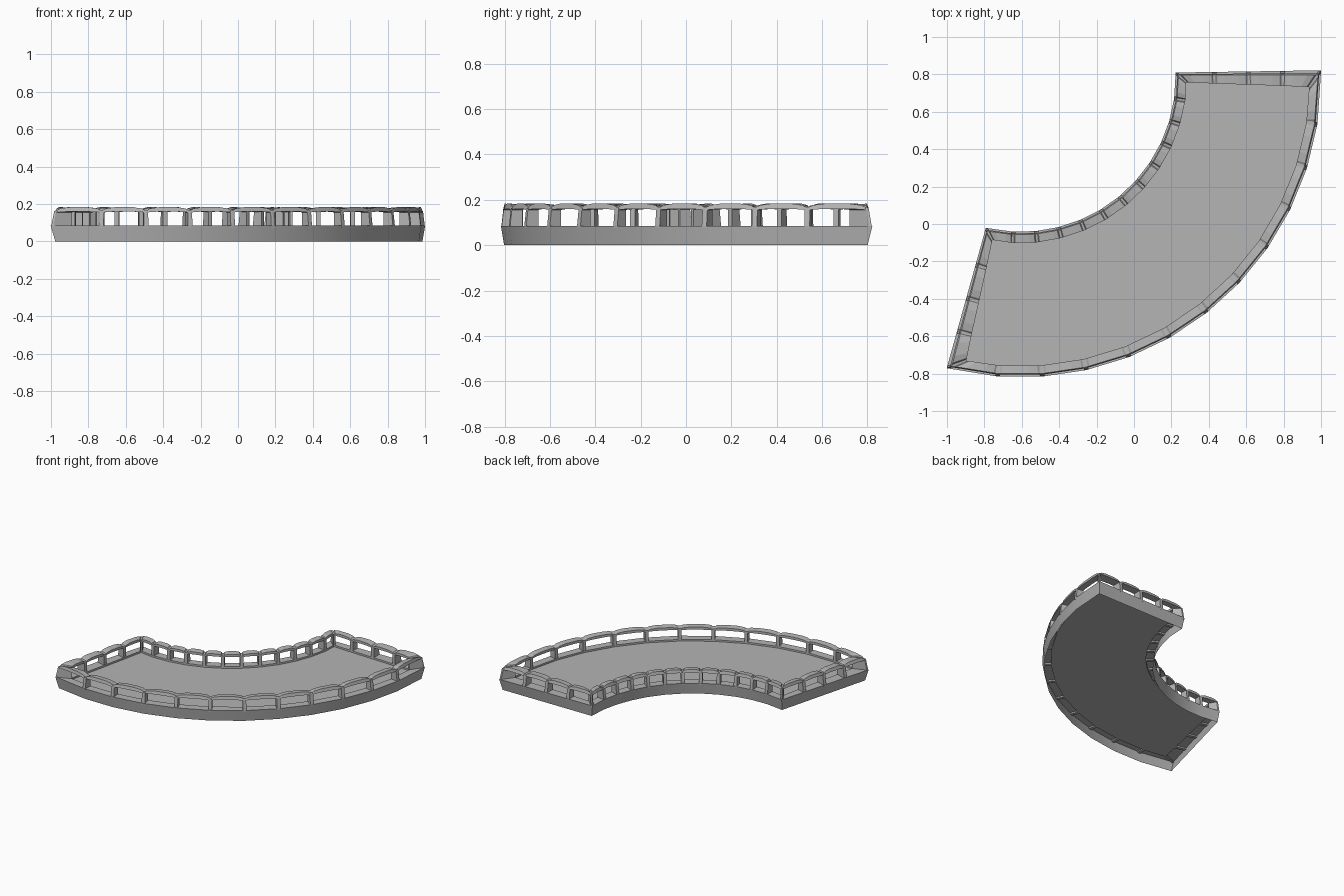
import bpy, math
from mathutils import Vector

if "Cube" in bpy.data.objects:
    bpy.data.objects.remove(bpy.data.objects["Cube"])

CX, CY, R_OUT, R_IN = -0.607, 0.788, 1.608, 0.83
BAYS = [0, 0.098] + [0.098 + 0.0809 * k for k in range(1, 11)] + [1]
END_BAYS = [0.265, 0.5, 0.735]

grey = bpy.data.materials.new("grey")
grey.diffuse_color = (0.46, 0.46, 0.46, 1)
grey.use_nodes = True
grey.node_tree.nodes["Principled BSDF"].inputs["Base Color"].default_value = grey.diffuse_color


def arc(radius, a0, a1):
    out = []
    for t in BAYS:
        a = math.radians(a0 + (a1 - a0) * t)
        out.append(Vector((CX + radius * math.cos(a), CY + radius * math.sin(a))))
    return out


# Plan outline, clockwise: outer arc, left end, inner arc, back end
outer = arc(R_OUT, 1.2, -104.2)
inner = arc(R_IN, -102.9, 1.5)
left_end = [outer[-1].lerp(inner[0], 1 - t) for t in reversed(END_BAYS)]
back_end = [inner[-1].lerp(outer[0], t) for t in END_BAYS]
plan = outer + left_end + inner + back_end
N = len(plan)


def inset(d):
    """Mitred inward offset of the plan; end rails widen toward the outer arc."""
    res = []
    for i, p in enumerate(plan):
        e1 = (p - plan[i - 1]).normalized()
        e2 = (plan[(i + 1) % N] - p).normalized()
        n1, n2 = Vector((e1.y, -e1.x)), Vector((e2.y, -e2.x))
        q = p + (n1 + n2) * d / (1 + n1.dot(n2))
        if 12 <= i <= 16:
            q += (n1 if i == 16 else n2) * d * (0.5 - 0.65 * (i - 12) / 4)
        elif i >= 28 or i == 0:
            w = ((i or 32) - 28) / 4
            q += (n2 if i == 28 else n1) * d * (0.6 * w - 0.12)
        res.append(q)
    return res


def make(name, verts, faces):
    me = bpy.data.meshes.new(name)
    me.from_pydata(verts, [], faces)
    me.update()
    me.materials.append(grey)
    ob = bpy.data.objects.new(name, me)
    bpy.context.collection.objects.link(ob)
    return ob


def ring_faces(n, m, closed=True):
    """Quads of a closed loop of n sections with m points each."""
    return [(i * m + j, i * m + (j + 1) % m,
             ((i + 1) % n) * m + (j + 1) % m, ((i + 1) % n) * m + j)
            for i in range(n) for j in range(m if closed else m - 1)]


def sweep(name, profile):
    """Open strip of (inset, z) points carried round the plan."""
    loops = [(inset(d), z) for d, z in profile]
    verts = [(lp[i].x, lp[i].y, z) for i in range(N) for lp, z in loops]
    return make(name, verts, ring_faces(N, len(profile), False))


# Flared skirt wall, open underneath, with curb ledge stepping down to the deck
skirt = sweep("skirt_wall", [(0.014, 0), (0, 0.085)])
sweep("curb_ledge", [(0, 0.085), (0.06, 0.085), (0.06, 0.072)])
bpy.context.view_layer.objects.active = skirt
skirt.select_set(True)
bpy.ops.object.shade_smooth_by_angle(angle=math.radians(30))

# Deck plate inside the railing
make("deck", [(p.x, p.y, 0.072) for p in inset(0.06)], [tuple(range(N))])

# Posts at every bay line, wrapping round the corners
levels = [(0.001, 0.075), (0.011, 0.164)]
W = 0.012
verts, faces = [], []
inn = inset(0.059)
for i in range(N):
    base = len(verts)
    for d, z in levels:
        out = inset(d)

        def step(loop, j):
            return loop[i] + (loop[j % N] - loop[i]).normalized() * W
        section = [step(out, i - 1), out[i], step(out, i + 1),
                   step(inn, i + 1), inn[i], step(inn, i - 1)]
        verts += [(p.x, p.y, z) for p in section]
    faces += [tuple(base + k for k in range(5, -1, -1)),
              tuple(base + k for k in range(6, 12))]
    faces += [(base + k, base + (k + 1) % 6, base + 6 + (k + 1) % 6, base + 6 + k)
              for k in range(6)]
posts = make("railing_posts", verts, faces)

# Top rail, arched over each bay and notched at the posts
profile = [(0.010, 0.155, 0.005), (0.016, 0.169, 0.015),
           (0.060, 0.166, 0.014), (0.060, 0.155, 0.005)]
loops = [inset(d) for d, z, lift in profile]
stations = [(0, 0), (0.05, 0.05), (0.09, 0.5), (0.3, 0.95),
            (0.7, 0.95), (0.91, 0.5), (0.95, 0.05)]
verts = []
for i in range(N):
    for t, up in stations:
        for loop, (d, z, lift) in zip(loops, profile):
            p = loop[i].lerp(loop[(i + 1) % N], t)
            verts.append((p.x, p.y, z + up * lift))
rail = make("top_rail", verts, ring_faces(N * len(stations), 4))

# Outward normals: solids by volume, deck and ledge facing up
import bmesh
for ob in bpy.data.objects:
    bm = bmesh.new()
    bm.from_mesh(ob.data)
    if ob in (posts, rail):
        bmesh.ops.recalc_face_normals(bm, faces=bm.faces)
    else:
        bm.normal_update()
        mid = Vector((-0.04, 0.2, 0))
        for f in bm.faces:
            if abs(f.normal.z) > 0.9 and f.normal.z < 0:
                f.normal_flip()
    bm.to_mesh(ob.data)
    bm.free()
# Skirt must face away from the deck
first = skirt.data.polygons[0]
if first.normal.x < 0:
    skirt.data.flip_normals()
